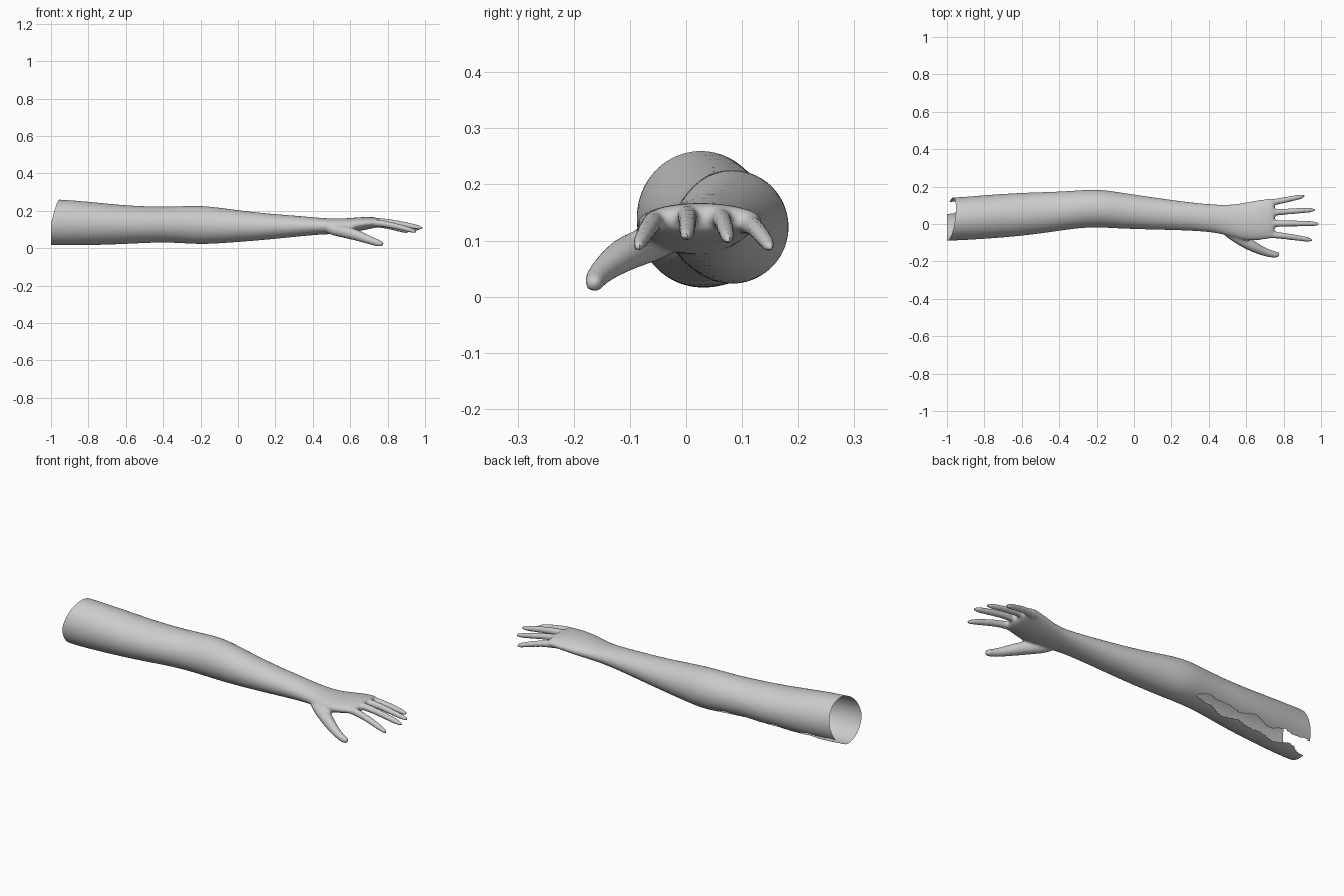
import bpy
import bmesh
import math
from mathutils import Vector

default = bpy.data.objects.get("Cube")
if default:
    bpy.data.objects.remove(default)


def add_loft(bm, rings):
    """Skin a closed tube over a list of point rings."""
    loops = [[bm.verts.new(p) for p in ring] for ring in rings]
    count = len(loops[0])
    for a, b in zip(loops, loops[1:]):
        for i in range(count):
            j = (i + 1) % count
            bm.faces.new((a[i], a[j], b[j], b[i]))
    bm.faces.new(list(reversed(loops[0])))
    bm.faces.new(loops[-1])


def add_digit(bm, path, sides=8):
    """Tapered tube along (x, y, z, radius) points."""
    points = [Vector(p[:3]) for p in path]
    rings = []
    for i, centre in enumerate(points):
        ahead = points[min(i + 1, len(points) - 1)]
        behind = points[max(i - 1, 0)]
        along = (ahead - behind).normalized()
        side = along.cross(Vector((0, 0, 1))).normalized()
        up = side.cross(along)
        rings.append([
            centre + path[i][3] * (side * math.cos(t) + up * math.sin(t))
            for t in (math.tau * k / sides for k in range(sides))])
    add_loft(bm, rings)


# Limb outline: x, front y, back y, underside z, top z
SECTIONS = [
    (-1.1, -.09, .14, .02, .265),
    (-.96, -.09, .14, .015, .262),
    (-.8, -.08, .155, .015, .25),
    (-.6, -.065, .168, .022, .228),
    (-.42, -.04, .172, .032, .222),
    (-.3, -.022, .18, .027, .225),
    (-.19, -.017, .187, .02, .228),
    (-.08, -.025, .17, .027, .215),
    (.1, -.03, .143, .04, .19),
    (.3, -.035, .115, .06, .175),
    (.43, -.045, .104, .073, .163),
    (.51, -.065, .102, .075, .158),
    (.59, -.09, .113, .08, .16),
    (.67, -.088, .13, .096, .168),
    (.73, -.078, .137, .108, .167),
    (.755, -.07, .133, .118, .16),
]

# Finger paths from knuckle to tip
DIGITS = {
    "index": [(.66, -.05, .135, .024), (.75, -.057, .138, .02),
              (.86, -.072, .115, .018), (.965, -.088, .085, .014)],
    "middle": [(.66, 0, .142, .024), (.76, .003, .147, .02),
               (.88, .003, .128, .018), (1.0, 0, .104, .015)],
    "ring": [(.66, .055, .14, .024), (.76, .063, .143, .019),
             (.87, .07, .122, .017), (.98, .076, .098, .014)],
    "little": [(.66, .1, .132, .024), (.75, .117, .13, .019),
               (.84, .135, .11, .017), (.92, .152, .084, .014)],
    "thumb": [(.47, -.02, .105, .03), (.55, -.07, .092, .036),
              (.62, -.112, .076, .035), (.69, -.148, .048, .025),
              (.745, -.164, .028, .021), (.78, -.164, .02, .016)],
}

# Arm, palm and digits as overlapping closed tubes
bm = bmesh.new()
rings = []
for x, y0, y1, z0, z1 in SECTIONS:
    ring = []
    for k in range(16):
        t = math.tau * k / 16
        ring.append(((x, (y0 + y1) / 2 + (y1 - y0) / 2 * math.cos(t) * 1.02,
                      (z0 + z1) / 2 + (z1 - z0) / 2 * math.sin(t) * 1.02)))
    rings.append(ring)
add_loft(bm, rings)
for path in DIGITS.values():
    add_digit(bm, path)
bmesh.ops.recalc_face_normals(bm, faces=bm.faces)
mesh = bpy.data.meshes.new("arm")
bm.to_mesh(mesh)
bm.free()
arm = bpy.data.objects.new("arm", mesh)
bpy.context.collection.objects.link(arm)

# Fuse the tubes into one smooth skin
rounding = arm.modifiers.new("rounding", "SUBSURF")
rounding.levels = 2
fuse = arm.modifiers.new("fuse", "REMESH")
fuse.mode = "VOXEL"
fuse.voxel_size = .007
relax = arm.modifiers.new("relax", "SMOOTH")
relax.factor = .5
relax.iterations = 5
graph = bpy.context.evaluated_depsgraph_get()
skin = bpy.data.meshes.new_from_object(arm.evaluated_get(graph))
arm.modifiers.clear()
arm.data = skin
skin.name = "arm_skin"

bm = bmesh.new()
bm.from_mesh(skin)

# Slanted open end at the shoulder
for point, normal in (((-1, 0, 0), (-1, 0, 0)),
                      ((-1, -.06, .11), (-1, .13, .22))):
    bmesh.ops.bisect_plane(
        bm, geom=bm.verts[:] + bm.edges[:] + bm.faces[:],
        plane_co=point, plane_no=normal, clear_outer=True)


def in_gap(face):
    """Ragged gap under the back of the upper arm."""
    c = face.calc_center_median()
    if c.x > -.27:
        return False
    for a, b in zip(SECTIONS, SECTIONS[1:]):
        if a[0] <= c.x <= b[0]:
            f = (c.x - a[0]) / (b[0] - a[0])
            y0, y1, z0, z1 = (p + (q - p) * f for p, q in zip(a[1:], b[1:]))
            angle = math.degrees(math.atan2(c.z - (z0 + z1) / 2,
                                            c.y - (y0 + y1) / 2))
            taper = min(1, (-.27 - c.x) / .08)
            half = taper * (15 + 4 * math.sin(c.x * 37))
            return abs(angle + 55 + 4 * math.sin(c.x * 23)) < half
    return False


bmesh.ops.delete(bm, geom=[f for f in bm.faces if in_gap(f)], context="FACES")
bm.to_mesh(skin)
bm.free()

# Plain grey skin
grey = bpy.data.materials.new("light_grey")
grey.use_nodes = True
colour = (.6, .6, .6, 1)
grey.diffuse_color = colour
grey.node_tree.nodes["Principled BSDF"].inputs["Base Color"].default_value = colour
skin.materials.clear()
skin.materials.append(grey)

bpy.context.view_layer.objects.active = arm
arm.select_set(True)
bpy.ops.object.shade_smooth_by_angle(angle=math.radians(50))
